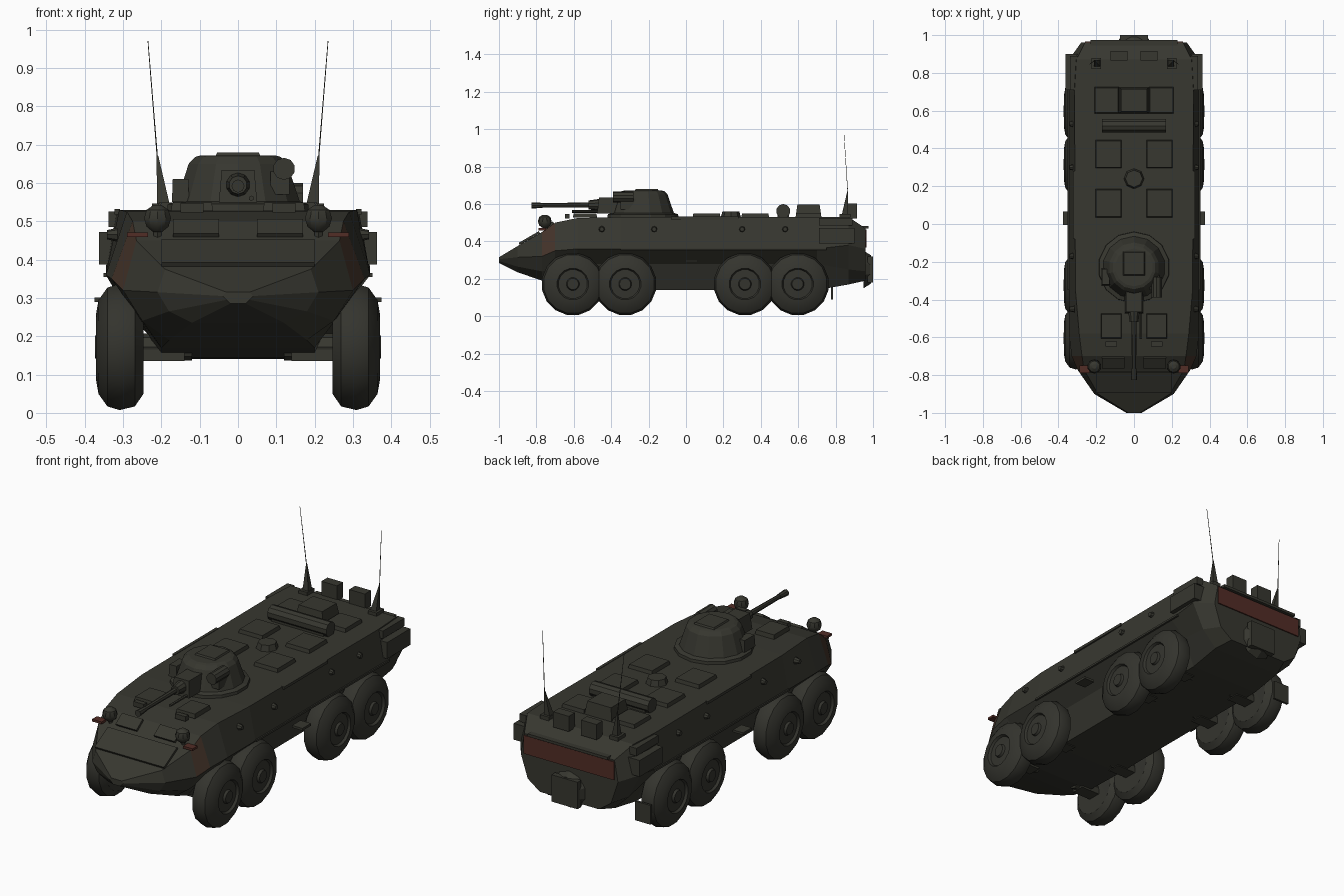
import bpy, bmesh
from math import pi, sin, cos
from mathutils import Vector

old = bpy.data.objects.get("Cube")
if old:
    bpy.data.objects.remove(old, do_unlink=True)


def material(name, r, g, b):
    m = bpy.data.materials.new(name)
    m.use_nodes = True
    m.diffuse_color = (r, g, b, 1)
    m.node_tree.nodes["Principled BSDF"].inputs["Base Color"].default_value = (r, g, b, 1)
    return m


OLIVE = material("dark olive", .038, .038, .029)
TYRE = material("tyre grey", .034, .034, .027)
RED = material("dull red", .085, .026, .019)
BROWN = material("rust brown", .058, .033, .022)
SIDES = ((1, "left"), (-1, "right"))


def finish(name, bm, mats=(OLIVE,), smooth=False):
    bmesh.ops.recalc_face_normals(bm, faces=bm.faces)
    me = bpy.data.meshes.new(name)
    bm.to_mesh(me)
    bm.free()
    for m in mats:
        me.materials.append(m)
    ob = bpy.data.objects.new(name, me)
    bpy.context.collection.objects.link(ob)
    if smooth:
        bpy.ops.object.select_all(action='DESELECT')
        ob.select_set(True)
        bpy.context.view_layer.objects.active = ob
        bpy.ops.object.shade_smooth_by_angle(angle=.6)
    return ob


def box(name, centre, size, mat=OLIVE, taper=1.0):
    """Box whose top face is scaled by taper."""
    bm = bmesh.new()
    bmesh.ops.create_cube(bm, size=1)
    for v in bm.verts:
        k = taper if v.co.z > 0 else 1
        v.co = Vector(centre) + Vector((v.co.x * size[0] * k, v.co.y * size[1] * k, v.co.z * size[2]))
    return finish(name, bm, (mat,))


def rod(name, a, b, r1, r2=None, sides=10, mat=OLIVE):
    """Cylinder or cone between two points."""
    a, b = Vector(a), Vector(b)
    bm = bmesh.new()
    bmesh.ops.create_cone(bm, cap_ends=True, segments=sides, radius1=r1,
                          radius2=r1 if r2 is None else r2, depth=(b - a).length)
    q = (b - a).to_track_quat('Z', 'Y')
    for v in bm.verts:
        v.co = q @ v.co + (a + b) / 2
    return finish(name, bm, (mat,))


def lathe(name, profile, centre, axis, sides, mat=OLIVE, smooth=False):
    """Revolve (distance along axis, radius) pairs round x or z."""
    bm = bmesh.new()
    rings = []
    for d, r in profile:
        ring = []
        for i in range(sides):
            a = 2 * pi * (i + .5) / sides
            p = (d, r * cos(a), r * sin(a)) if axis == 'x' else (r * cos(a), r * sin(a), d)
            ring.append(bm.verts.new(Vector(centre) + Vector(p)))
        rings.append(ring)
    for p, q in zip(rings, rings[1:]):
        for i in range(sides):
            j = (i + 1) % sides
            bm.faces.new((p[i], p[j], q[j], q[i]))
    bm.faces.new(rings[0])
    bm.faces.new(rings[-1])
    return finish(name, bm, (mat,), smooth)


# Hull: y, then width and height of roof edge, belt, sponson and belly
stations = [
    (-1.0, .03, .315, .04, .305, .03, .295, .02, .285),
    (-.90, .19, .375, .21, .315, .18, .265, .12, .235),
    (-.77, .265, .45, .30, .32, .25, .24, .18, .19),
    (-.70, .275, .50, .33, .35, .26, .25, .20, .17),
    (-.58, .29, .525, .345, .36, .26, .28, .20, .145),
    (-.35, .31, .53, .345, .36, .26, .28, .20, .14),
    (.70, .315, .53, .345, .36, .26, .28, .20, .14),
    (.87, .305, .53, .345, .38, .28, .25, .20, .17),
    (.96, .26, .47, .28, .36, .24, .24, .17, .19),
]
bm = bmesh.new()
rings = []
for y, *s in stations:
    pts = list(zip(s[::2], s[1::2]))
    loop = pts + [(-w, z) for w, z in reversed(pts)]
    rings.append([bm.verts.new((w, y, z)) for w, z in loop])
for p, q in zip(rings, rings[1:]):
    for i in range(8):
        f = bm.faces.new((p[i], p[i - 1], q[i - 1], q[i]))
        c = f.calc_center_median()
        # rusty front corners
        if -.77 < c.y < -.70 and c.z > .36 and abs(c.x) > .2:
            f.material_index = 1
bm.faces.new(rings[0])
bm.faces.new(rings[-1])
finish("hull", bm, (OLIVE, BROWN))

# Rear face: red panel and water jet cover
box("rear_red_panel", (0, .962, .415), (.52, .008, .095), RED)
rod("water_jet_cover", (0, .95, .25), (0, .99, .25), .10, .075, 10)
box("water_jet_bracket", (0, .985, .25), (.15, .03, .14))
box("rear_top_bar", (0, .96, .475), (.46, .03, .014))
box("mud_flap", (-.3, .78, .14), (.09, .012, .1))

# Eight wheels
tyre = [(-.06, .05), (-.062, .125), (-.04, .158), (.0, .168), (.032, .158), (.055, .125),
        (.062, .085), (.05, .078), (.052, .035), (.064, .03), (.064, .012)]
for s, side in SIDES:
    for n, y in enumerate((-.605, -.325, .315, .597)):
        lathe(f"{side}_wheel_{n + 1}", [(d * s, r) for d, r in tyre], (s * .309, y, .172),
              'x', 16, TYRE, True)
        rod(f"{side}_axle_{n + 1}", (s * .12, y, .172), (s * .26, y, .172), .035, sides=8)
        box(f"{side}_suspension_{n + 1}", (s * .2, y, .15), (.12, .07, .03))

# Side fittings
for s, side in SIDES:
    box(f"{side}_rear_locker", (s * .328, .805, .43), (.07, .19, .085))
    box(f"{side}_step", (s * .345, .03, .295), (.06, .07, .012))
    box(f"{side}_belt_rail", (s * .346, .2, .36), (.01, 1.1, .01))
    box(f"{side}_handrail", (s * .315, .1, .525), (.015, .36, .014))
    box(f"{side}_rear_shoulder", (s * .318, .8, .505), (.04, .18, .04))
    for n, y in enumerate((-.45, -.17, .3, .53)):
        rod(f"{side}_port_{n + 1}", (s * .315, y, .465), (s * .342, y, .465), .018, .012, 8)
    # Front lamps and markers
    lathe(f"{side}_headlamp", [(-.036, .012), (-.022, .03), (0, .037), (.022, .03), (.034, .012)],
          (s * .21, -.755, .508), 'z', 10, OLIVE, True)
    rod(f"{side}_headlamp_post", (s * .21, -.745, .44), (s * .21, -.75, .49), .012, sides=6)
    box(f"{side}_marker", (s * .262, -.768, .465), (.055, .04, .012), RED)
    # Windscreen covers, lying on the front slope
    cover = box(f"{side}_windscreen_cover", (0, 0, 0), (.12, .065, .014))
    cover.location = (s * .11, -.735, .482)
    cover.rotation_euler.x = .62
    # Antennas
    box(f"{side}_antenna_mount", (s * .2, .85, .537), (.05, .06, .02))
    rod(f"{side}_antenna_base", (s * .195, .85, .54), (s * .21, .865, .67), .024, .003, 4)
    rod(f"{side}_antenna_whip", (s * .21, .865, .66), (s * .235, .845, .97), .002, .0012, 4)

# Front plate: splash board and tow hook
splash = box("splash_board", (0, 0, 0), (.40, .125, .012))
splash.location = (0, -.838, .418)
splash.rotation_euler.x = .524
rod("tow_hook", (0, -.99, .3), (0, -.93, .3), .012, .03, 6)

# Roof hatches and engine deck
hatches = {"front": (.12, -.54, .11, .13), "middle": (.135, .11, .14, .15),
           "rear": (.135, .37, .14, .15), "engine": (.145, .655, .13, .14)}
for s, side in SIDES:
    for name, (x, y, w, l) in hatches.items():
        box(f"{side}_{name}_hatch", (s * x, y, .538), (w, l, .022), taper=.94)
    box(f"{side}_rear_stowage", (s * .08, .89, .562), (.09, .05, .08))
    box(f"{side}_periscope", (s * .12, -.635, .535), (.06, .025, .025))
rod("round_hatch", (0, .24, .525), (0, .24, .56), .055, .045, 8)
box("engine_cover", (0, .655, .56), (.16, .14, .075), taper=.85)
rod("exhaust_roll", (-.17, .52, .562), (.17, .52, .562), .038, sides=10)
box("exhaust_cradle", (0, .52, .535), (.3, .06, .02))

# Turret
lathe("turret", [(.525, .19), (.545, .188), (.552, .165), (.65, .132), (.668, .115), (.672, .1)],
      (0, -.23, 0), 'z', 14)
box("turret_hatch", (0, -.21, .674), (.12, .13, .012), taper=.9)
box("mantlet", (0, -.41, .592), (.10, .13, .085), taper=.85)
rod("gun_collar", (0, -.52, .595), (0, -.45, .595), .024, .034)
rod("gun_barrel", (0, -.78, .593), (0, -.5, .595), .011, .014, 8)
rod("gun_muzzle", (0, -.825, .592), (0, -.765, .593), .017, .013, 8)
rod("coaxial_gun", (.035, -.61, .56), (.035, -.42, .56), .007, sides=6)
rod("gunner_sight", (.12, -.39, .637), (.12, -.28, .637), .029, sides=10)
box("sight_bracket", (.11, -.31, .60), (.05, .08, .06))
box("turret_side_box", (-.15, -.28, .58), (.045, .09, .06), taper=.9)
